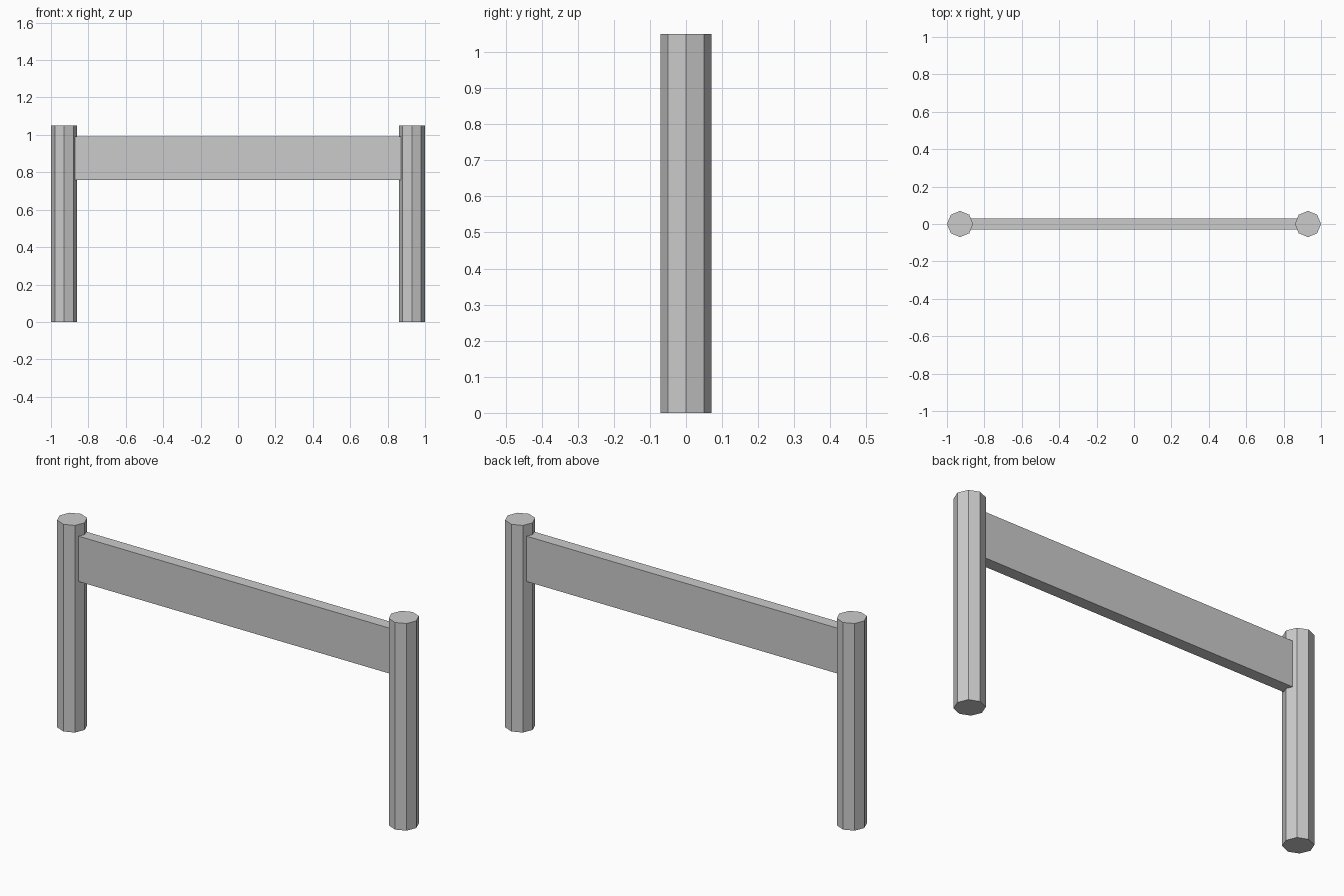
import bpy

if "Cube" in bpy.data.objects:
    bpy.data.objects.remove(bpy.data.objects["Cube"])

POST_X, POST_R, POST_H = 0.93, 0.07, 1.05

# Two eight-sided posts
for name, side in (("left_post", -1), ("right_post", 1)):
    bpy.ops.mesh.primitive_cylinder_add(
        vertices=8, radius=POST_R, depth=POST_H,
        location=(side * POST_X, 0, POST_H / 2))
    bpy.context.object.name = name

# Flat rail board, its ends set into the posts
bpy.ops.mesh.primitive_cube_add(size=1, location=(0, 0, 0.875))
rail = bpy.context.object
rail.name = "rail"
rail.scale = (1.8, 0.06, 0.23)
bpy.ops.object.transform_apply(location=False, rotation=False, scale=True)
